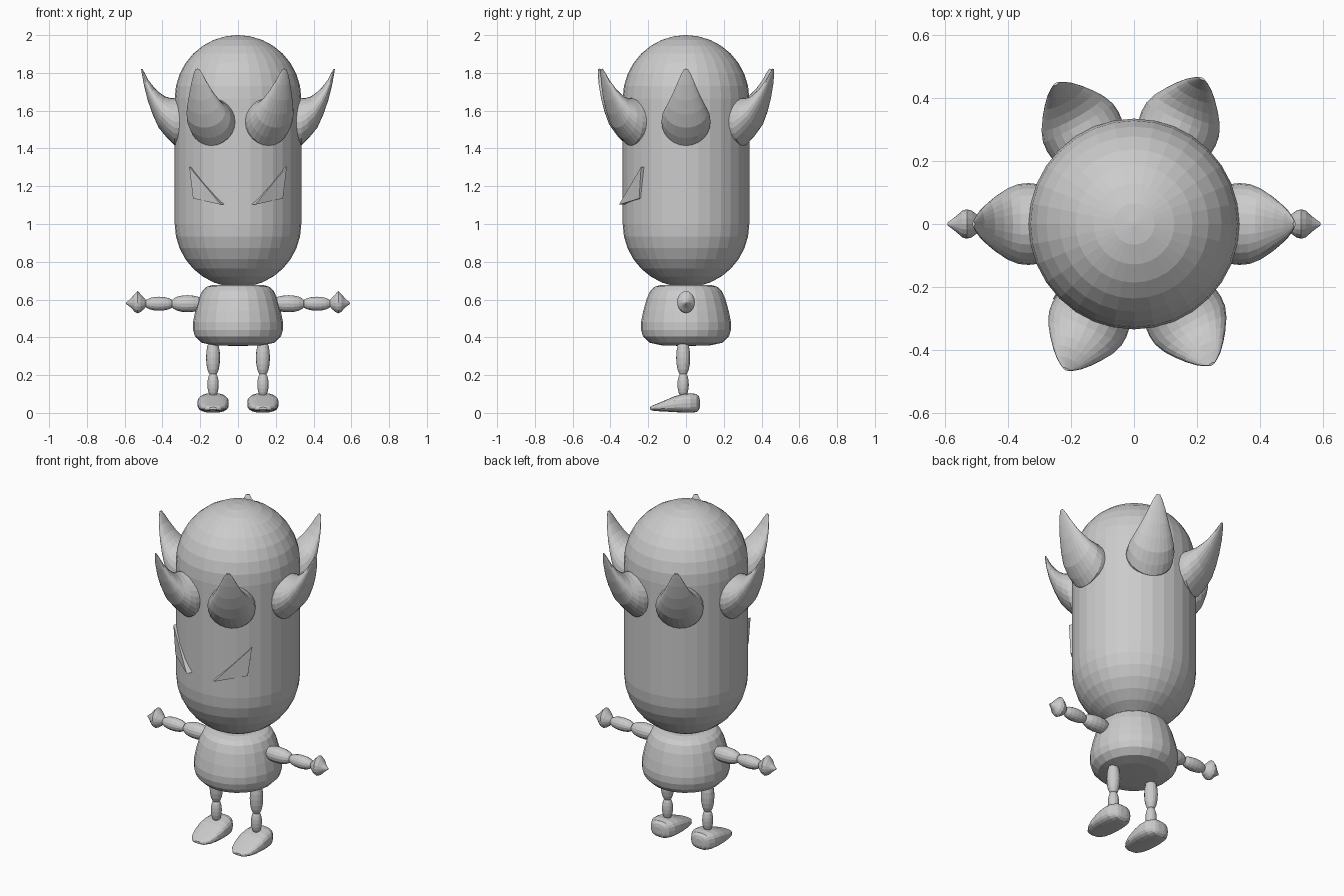
import bpy, bmesh, math
from mathutils import Vector, Matrix

if "Cube" in bpy.data.objects:
    bpy.data.objects.remove(bpy.data.objects["Cube"])

grey = bpy.data.materials.new("plain grey")
grey.diffuse_color = (0.6, 0.6, 0.6, 1)
grey.use_nodes = True
grey.node_tree.nodes["Principled BSDF"].inputs["Base Color"].default_value = grey.diffuse_color


def loft(name, rings):
    """Skin a list of equal-length point rings and cap both ends."""
    bm = bmesh.new()
    rows = [[bm.verts.new(p) for p in ring] for ring in rings]
    n = len(rows[0])
    for a, b in zip(rows, rows[1:]):
        for i in range(n):
            j = (i + 1) % n
            bm.faces.new((a[i], a[j], b[j], b[i]))
    bm.faces.new(rows[0][::-1])
    bm.faces.new(rows[-1])
    bmesh.ops.recalc_face_normals(bm, faces=bm.faces)
    mesh = bpy.data.meshes.new(name)
    bm.to_mesh(mesh)
    bm.free()
    mesh.materials.append(grey)
    obj = bpy.data.objects.new(name, mesh)
    bpy.context.collection.objects.link(obj)
    return obj


def ellipse(center, u, v, n, power=1.0):
    """Ring of n points; a power below 1 squares it off."""
    ring = []
    for i in range(n):
        a = 2 * math.pi * i / n
        c, s = math.cos(a), math.sin(a)
        c = math.copysign(abs(c) ** power, c)
        s = math.copysign(abs(s) ** power, s)
        ring.append(Vector(center) + Vector(u) * c + Vector(v) * s)
    return ring


def lathe(name, profile, n):
    return loft(name, [ellipse((0, 0, z), (r, 0, 0), (0, r, 0), n) for r, z in profile])


def bead(name, start, end, radius, u, v, n=16, steps=8):
    """Elongated bead between two points."""
    rings = []
    for i in range(steps + 1):
        t = math.pi * (0.06 + 0.88 * i / steps)
        r = radius * math.sin(t) ** 0.8
        f = (1 - math.cos(t)) / 2
        rings.append(ellipse(Vector(start).lerp(Vector(end), f), Vector(u) * r, Vector(v) * r, n))
    return loft(name, rings)


# Head: capsule
R, low, high = 0.335, 1.0, 1.665
dome = [math.radians(a) for a in (1, 11.25, 22.5, 33.75, 45, 56.25, 67.5, 78.75, 90)]
profile = [(R * math.sin(a), low - R * math.cos(a)) for a in dome]
profile += [(R * math.sin(a), high + R * math.cos(a)) for a in reversed(dome)]
lathe("head", profile, 32)

# Torso: rounded bell
lathe("torso", [(0.04, 0.355), (0.13, 0.358), (0.195, 0.372), (0.228, 0.405), (0.238, 0.44),
                (0.238, 0.48), (0.226, 0.54), (0.208, 0.605), (0.188, 0.648),
                (0.165, 0.668), (0.13, 0.678)], 24)

# Horns: outer r, z, inner r, z, half width
HORN = [(0.29, 1.415, 0.29, 1.665, 0.125), (0.335, 1.415, 0.335, 1.667, 0.13),
        (0.375, 1.455, 0.36, 1.668, 0.127), (0.42, 1.51, 0.385, 1.675, 0.113),
        (0.452, 1.58, 0.412, 1.693, 0.093), (0.478, 1.655, 0.442, 1.72, 0.07),
        (0.498, 1.735, 0.475, 1.763, 0.045), (0.508, 1.79, 0.493, 1.797, 0.026),
        (0.513, 1.82, 0.506, 1.822, 0.01)]
for k, angle in enumerate((0, 65, 119, 180, 245, 299)):
    rings = []
    for ro, zo, ri, zi, w in HORN:
        a, b = Vector((ro, 0, zo)), Vector((ri, 0, zi))
        rings.append(ellipse((a + b) / 2, (0, w, 0), (b - a) / 2, 24))
    horn = loft(f"horn_{k + 1}", rings)
    horn.data.transform(Matrix.Rotation(math.radians(angle), 4, 'Z'))

# Hand: x, low z, high z, half depth
HAND = [(0.482, 0.568, 0.592, 0.012), (0.497, 0.55, 0.608, 0.028), (0.515, 0.535, 0.628, 0.042),
        (0.531, 0.527, 0.645, 0.047), (0.547, 0.535, 0.63, 0.042), (0.565, 0.555, 0.608, 0.025),
        (0.58, 0.568, 0.594, 0.014), (0.593, 0.577, 0.584, 0.004)]

# Foot: y, low z, high z, half width
FOOT = [(-0.19, 0.018, 0.03, 0.02), (-0.18, 0.012, 0.038, 0.043), (-0.15, 0.009, 0.05, 0.065),
        (-0.11, 0.007, 0.067, 0.077), (-0.06, 0.004, 0.088, 0.083), (-0.02, 0.002, 0.099, 0.083),
        (0.025, 0.001, 0.104, 0.077), (0.055, 0.004, 0.1, 0.06), (0.068, 0.015, 0.088, 0.04),
        (0.073, 0.03, 0.07, 0.02)]

# Limbs and eyes, once per side
X, Y, Z = (1, 0, 0), (0, 1, 0), (0, 0, 1)
for s, side in ((1, "right"), (-1, "left")):
    bead(f"{side}_upper_arm", (s * 0.18, 0, 0.578), (s * 0.355, 0, 0.578), 0.045, Y, Z)
    bead(f"{side}_forearm", (s * 0.34, 0, 0.578), (s * 0.495, 0, 0.578), 0.037, Y, Z)
    loft(f"{side}_hand", [ellipse((s * x, 0, (a + b) / 2), (0, w, 0), (0, 0, (b - a) / 2), 16)
                          for x, a, b, w in HAND])
    bead(f"{side}_thigh", (s * 0.132, -0.015, 0.195), (s * 0.132, -0.015, 0.39), 0.037, X, Y)
    bead(f"{side}_shin", (s * 0.132, -0.015, 0.085), (s * 0.132, -0.015, 0.215), 0.03, X, Y)
    loft(f"{side}_foot", [ellipse((s * 0.132, y, (a + b) / 2), (w, 0, 0), (0, 0, (b - a) / 2), 20, 0.7)
                          for y, a, b, w in FOOT])

    # Eye: slanted triangular wedge sunk into the head
    front = [Vector((s * 0.258, -0.238, 1.302)), Vector((s * 0.09, -0.355, 1.102)),
             Vector((s * 0.238, -0.248, 1.135))]
    inward = Vector((-s * 0.018, 0.03, 0))
    loft(f"{side}_eye", [front, [p + inward for p in front]])
